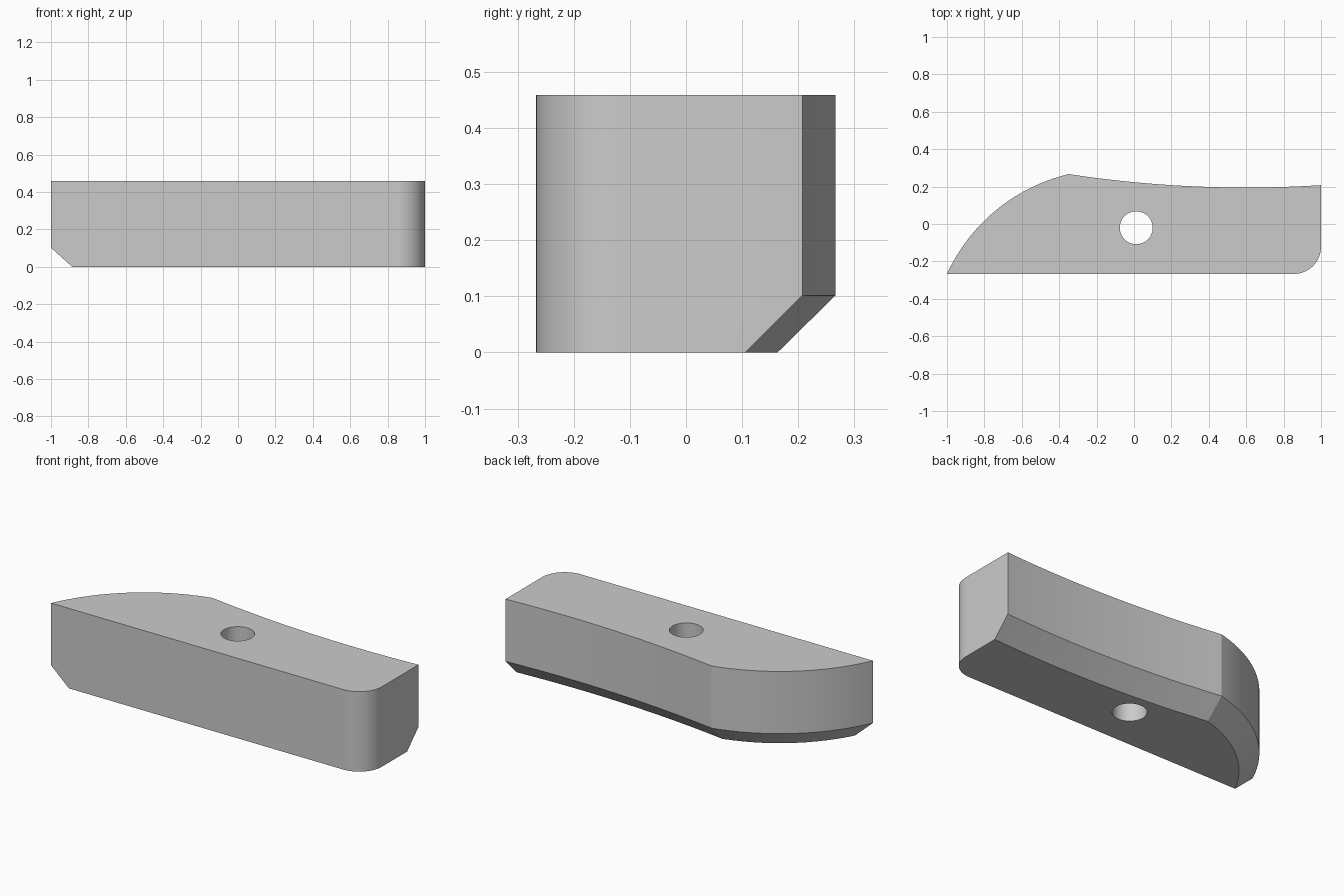
import bpy, bmesh
from math import sqrt, sin, cos, asin, acos, pi

cube = bpy.data.objects.get("Cube")
if cube:
    bpy.data.objects.remove(cube, do_unlink=True)

HEIGHT, CHAMFER, FRONT = 0.459, 0.102, -0.267
ARC_X, ARC_Y, ARC_R = -0.129, -0.666, 0.958
FILLET = 0.145

grey = bpy.data.materials.new("plain grey")
grey.use_nodes = True
colour = (0.6, 0.6, 0.6, 1)
grey.diffuse_color = colour
grey.node_tree.nodes["Principled BSDF"].inputs["Base Color"].default_value = colour


def outline(inset, corner_x):
    """Counter-clockwise plan outline, inset along its curved back edges."""
    pts = []
    # rounded front corner
    for i in range(17):
        a = -pi / 2 + pi / 2 * i / 16
        pts.append((1 - FILLET + FILLET * cos(a), FRONT + FILLET + FILLET * sin(a)))
    # shallow hollow along the back
    for i in range(25):
        x = 1 + (corner_x - 1) * i / 24
        slope = 0.159 * (x - 0.6)
        y = 0.195 + 0.0795 * (x - 0.6) ** 2 - inset * sqrt(1 + slope ** 2)
        pts.append((x, y))
    # bulging arc down to the front tip
    r = ARC_R - inset
    a0 = acos((corner_x - ARC_X) / r)
    a1 = pi - asin((FRONT - ARC_Y) / r)
    for i in range(1, 33):
        a = a0 + (a1 - a0) * i / 32
        pts.append((ARC_X + r * cos(a), ARC_Y + r * sin(a)))
    return pts


# Block: three stacked outlines, the lowest one inset for the chamfer
bm = bmesh.new()
rings = []
for z, inset, corner_x in ((0, CHAMFER, -0.346), (CHAMFER, 0, -0.35), (HEIGHT, 0, -0.35)):
    rings.append([bm.verts.new((x, y, z)) for x, y in outline(inset, corner_x)])
for low, high in zip(rings, rings[1:]):
    for i in range(len(low)):
        j = (i + 1) % len(low)
        bm.faces.new((low[i], low[j], high[j], high[i]))
bm.faces.new(rings[-1])
bm.faces.new(rings[0][::-1])
bmesh.ops.recalc_face_normals(bm, faces=bm.faces)
mesh = bpy.data.meshes.new("block")
bm.to_mesh(mesh)
bm.free()
mesh.materials.append(grey)
block = bpy.data.objects.new("block", mesh)
bpy.context.collection.objects.link(block)

# Round through hole
bpy.ops.mesh.primitive_cylinder_add(vertices=48, radius=0.088, depth=1,
                                    location=(0.012, -0.02, HEIGHT / 2))
cutter = bpy.context.object
cutter.name = "hole_cutter"
cutter.hide_render = True
cutter.data.materials.append(grey)
cut = block.modifiers.new("hole", 'BOOLEAN')
cut.operation = 'DIFFERENCE'
cut.solver = 'EXACT'
cut.object = cutter

bpy.ops.object.select_all(action='DESELECT')
block.select_set(True)
bpy.context.view_layer.objects.active = block
bpy.ops.object.modifier_apply(modifier="hole")
bpy.data.objects.remove(cutter, do_unlink=True)
bpy.ops.object.shade_smooth_by_angle(angle=0.28)
